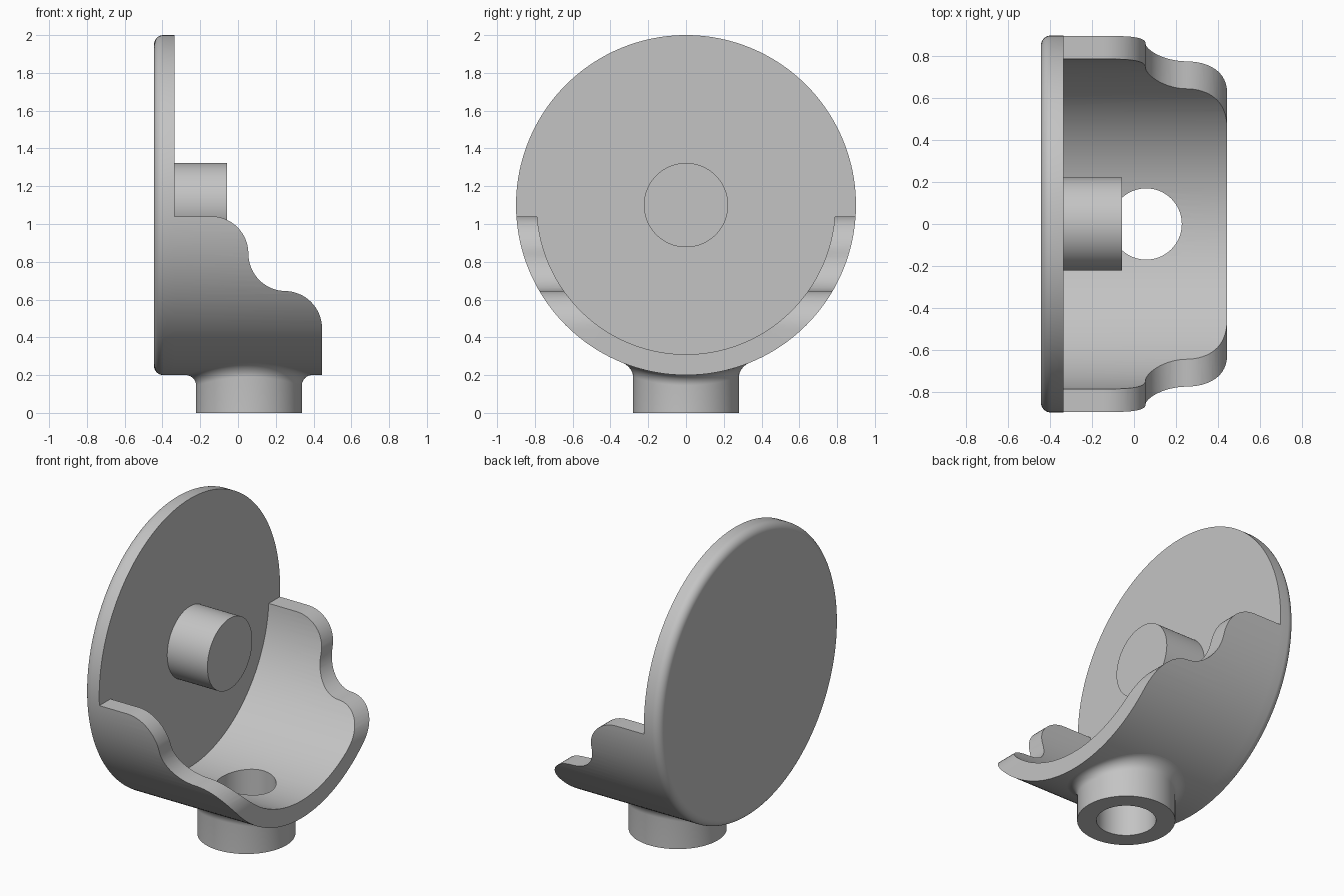
import bpy, bmesh
from math import sin, cos, pi, sqrt, radians
from mathutils import Vector

old = bpy.data.objects.get("Cube")
if old:
    bpy.data.objects.remove(old, do_unlink=True)

AXIS_Z, R_OUT, R_IN = 1.10, 0.90, 0.79      # cup axis height and radii
X_BACK, X_WALL, X_RIM = -0.445, -0.337, 0.445
NECK_X, NECK_R, BORE_R, FILLET = 0.058, 0.28, 0.17, 0.055
SEG = 160

grey = bpy.data.materials.new("plain grey")
grey.use_nodes = True
colour = (0.55, 0.55, 0.55, 1)
grey.diffuse_color = colour
grey.node_tree.nodes["Principled BSDF"].inputs["Base Color"].default_value = colour


def finish(name, bm):
    bmesh.ops.recalc_face_normals(bm, faces=bm.faces)
    mesh = bpy.data.meshes.new(name)
    bm.to_mesh(mesh)
    bm.free()
    mesh.materials.append(grey)
    obj = bpy.data.objects.new(name, mesh)
    bpy.context.collection.objects.link(obj)
    return obj


def select(obj):
    bpy.ops.object.select_all(action="DESELECT")
    obj.select_set(True)
    bpy.context.view_layer.objects.active = obj


def smooth(obj):
    select(obj)
    bpy.ops.object.shade_smooth_by_angle(angle=radians(30))


def skin(name, rings, closed):
    """Bridge rings of points; join the ends into a loop or cap them."""
    bm = bmesh.new()
    loops = [[bm.verts.new(p) for p in ring] for ring in rings]
    pairs = list(zip(loops, loops[1:]))
    if closed:
        pairs.append((loops[-1], loops[0]))
    else:
        bm.faces.new(loops[0])
        bm.faces.new(loops[-1])
    for a, b in pairs:
        for i in range(len(a)):
            j = (i + 1) % len(a)
            bm.faces.new((a[i], a[j], b[j], b[i]))
    return finish(name, bm)


def turn_x(name, profile, closed=False):
    """Revolve (x, radius) points about the cup axis."""
    angles = [2 * pi * i / SEG for i in range(SEG)]
    return skin(name, [[(x, r * sin(a), AXIS_Z - r * cos(a)) for a in angles]
                       for x, r in profile], closed)


def arc(cx, cz, r, start, end, steps=16):
    return [(cx + r * cos(radians(start + (end - start) * i / steps)),
             cz + r * sin(radians(start + (end - start) * i / steps)))
            for i in range(steps + 1)]


def cut(obj, cutter, operation):
    mod = obj.modifiers.new(operation.lower(), "BOOLEAN")
    mod.operation, mod.solver, mod.object = operation, "EXACT", cutter
    select(obj)
    bpy.ops.object.modifier_apply(modifier=mod.name)
    bpy.data.objects.remove(cutter, do_unlink=True)


# Round back plate with a softened rear edge
edge = 0.05
plate = turn_x("back_plate", [(x, r) for x, r in
               arc(X_BACK + edge, R_OUT - edge, edge, 180, 90, 10)] + [(X_WALL, R_OUT)])
smooth(plate)

# Central peg
smooth(turn_x("center_peg", [(X_WALL - 0.03, 0.223), (-0.057, 0.223)]))

# Cup wall: a tube trimmed by a wavy side profile
cup = turn_x("cup_wall", [(X_WALL, R_OUT), (X_RIM, R_OUT), (X_RIM, R_IN), (X_WALL, R_IN)], True)
w = 0.198
wave = [(-0.6, 1.041)] + arc(-0.143, 0.843, w, 90, 0) + arc(0.253, 0.843, w, 180, 270)[1:]
wave += arc(X_RIM - w, 0.447, w, 90, 0) + [(X_RIM + 0.0005, 0.44), (X_RIM + 0.0005, 0), (-0.6, 0)]
trim = skin("trim_helper", [[(x, y, z) for x, z in wave] for y in (-1.2, 1.2)], False)
cut(cup, trim, "INTERSECT")


# Neck: hollow post that flares into the curved underside
def ring(radius, height):
    points = []
    for i in range(SEG):
        a = 2 * pi * i / SEG
        x, y = NECK_X + radius * cos(a), radius * sin(a)
        points.append((x, y, height(y)))
    return points


def underside(y):
    return AXIS_Z - sqrt(R_OUT ** 2 - y ** 2)


bore = skin("bore_helper", [ring(BORE_R, lambda y: h) for h in (-0.1, 0.6)], False)
cut(cup, bore, "DIFFERENCE")
smooth(cup)

rings = [ring(BORE_R, lambda y: 0), ring(NECK_R, lambda y: 0)]
for k in range(11):
    t = pi / 2 * k / 10
    drop = FILLET * (1 - sin(t))
    rings.append(ring(NECK_R + FILLET * (1 - cos(t)), lambda y: underside(y) - drop))
rings.append(ring(BORE_R, lambda y: underside(y) + 0.002))
smooth(skin("neck", rings, True))
